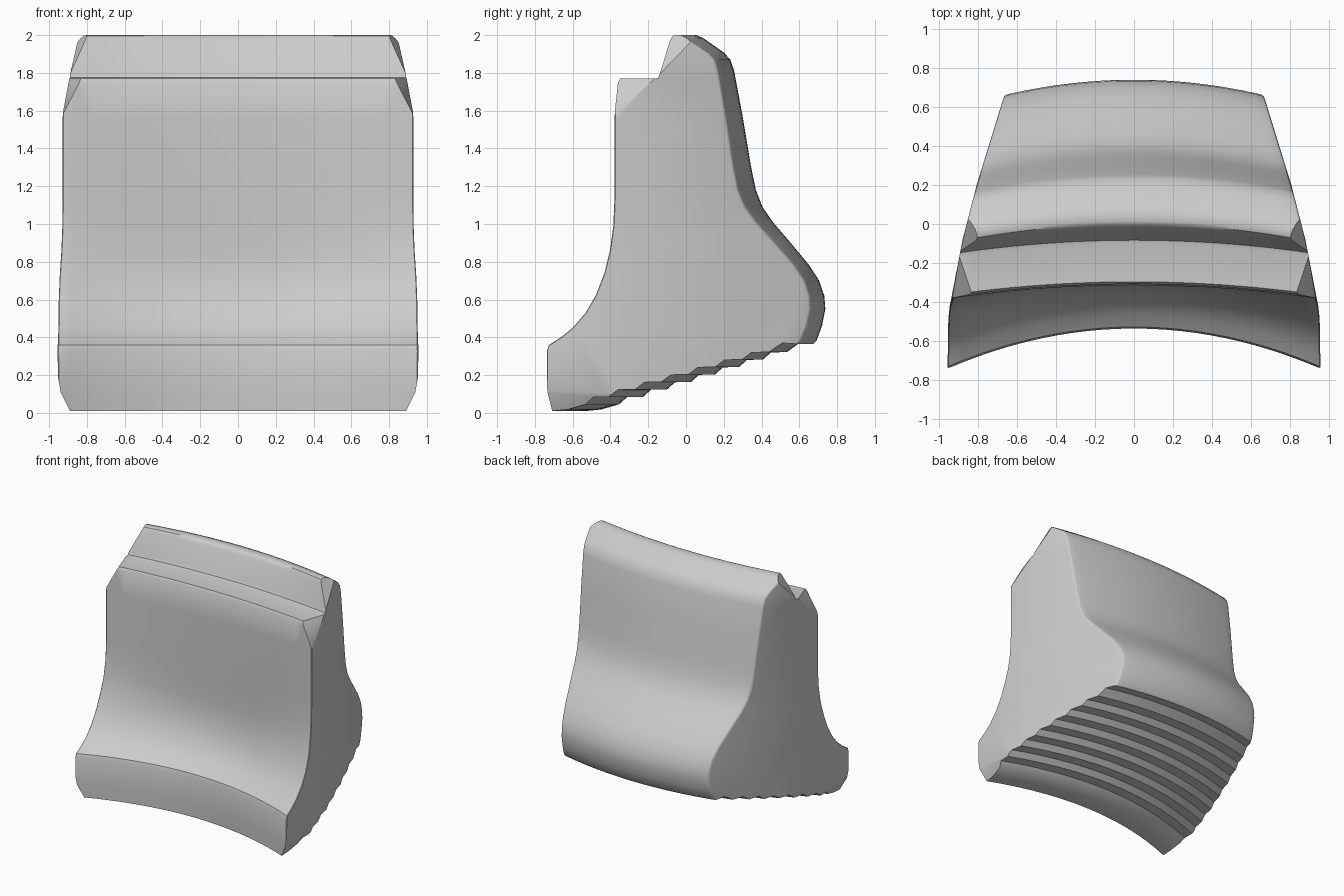
import bpy, bmesh
from mathutils import Vector

cube = bpy.data.objects.get("Cube")
if cube:
    bpy.data.objects.remove(cube)

mat = bpy.data.materials.new("plain grey")
mat.use_nodes = True
grey = (0.6, 0.6, 0.6, 1)
mat.diffuse_color = grey
mat.node_tree.nodes["Principled BSDF"].inputs["Base Color"].default_value = grey


def lerp(table, v):
    """Piecewise linear lookup in a list of (position, value)."""
    for (a, fa), (b, fb) in zip(table, table[1:]):
        if v <= b:
            t = max(0, (v - a) / (b - a))
            return fa + t * (fb - fa)
    return table[-1][1]


# Half width by depth: the sides taper towards the back
TAPER = [(-0.7, 0.955), (-0.45, 0.95), (-0.37, 0.928), (-0.1, 0.882),
         (0.2, 0.805), (0.67, 0.66)]


def ring(y, z, k):
    """Half width at the end of an arc y - k*x*x."""
    w = 0.9
    for _ in range(30):
        w = lerp(TAPER, y - k * w * w)
    return (y, z, k, w)


# Concave front, given at the side edge, from the foot up to the ledge
FRONT = [(-0.735, 0.01), (-0.74, 0.12), (-0.74, 0.33), (-0.73, 0.36),
         (-0.66, 0.405), (-0.6, 0.455), (-0.535, 0.53), (-0.48, 0.625),
         (-0.435, 0.74), (-0.405, 0.86), (-0.387, 0.99), (-0.38, 1.15),
         (-0.38, 1.55), (-0.372, 1.75), (-0.36, 1.77)]
FRONT_BEND = [(0.35, 0.225), (1.0, 0.1), (1.6, 0.075)]
profile = []
for y, z in FRONT:
    k = lerp(FRONT_BEND, z)
    profile.append(ring(y + k * lerp(TAPER, y) ** 2, z, k))

# Ledge and top ridge, given at the middle
for y, z, k in [(-0.1, 1.77, 0.08), (-0.083, 1.775, 0.08), (-0.07, 1.8, 0.085),
                (-0.02, 1.97, 0.1), (0, 1.995, 0.11), (0.015, 2, 0.115)]:
    profile.append(ring(y, z, k))

# Back, sloping out to a rounded heel
back_start = len(profile)
BACK = [(0.055, 2), (0.09, 1.985), (0.2, 1.908), (0.235, 1.87), (0.255, 1.81),
        (0.3, 1.57), (0.345, 1.3), (0.37, 1.18), (0.405, 1.09), (0.46, 1.01),
        (0.55, 0.905), (0.65, 0.785), (0.705, 0.7), (0.732, 0.62),
        (0.738, 0.55), (0.72, 0.46), (0.69, 0.38), (0.675, 0.365)]
for y, z in BACK:
    profile.append(ring(y, z, lerp([(0.6, 0.178), (1.9, 0.125)], z)))
back_end = len(profile)

# Stepped sole
profile.append(ring(0.6, 0.37, 0.18))
for i in range(8):
    y, z = 0.535 - 0.127 * i, 0.322 - 0.0395 * i
    k = 0.18 + 0.005 * i
    profile.append(ring(y, z, k))
    if i < 7:
        profile.append(ring(y - 0.085, z - 0.002, k))
profile.append(ring(-0.45, 0.018, 0.222))

# Loft the profile across the width
COLS = 24
bm = bmesh.new()
grid = []
for c in range(COLS + 1):
    s = 2 * c / COLS - 1
    grid.append([bm.verts.new((s * w, y - k * (s * w) ** 2, z))
                 for y, z, k, w in profile])
n = len(profile)
for a, b in zip(grid, grid[1:]):
    for i in range(n):
        j = (i + 1) % n
        bm.faces.new((a[i], a[j], b[j], b[i]))
bm.faces.new(grid[0][::-1])
bm.faces.new(grid[-1])
bmesh.ops.recalc_face_normals(bm, faces=bm.faces)

# Round the back and front side edges
rim = []
for col in (grid[0], grid[-1]):
    for i in list(range(len(FRONT) - 1)) + list(range(back_start, back_end - 1)):
        rim.append(bm.edges.get((col[i], col[i + 1])))
bmesh.ops.bevel(bm, geom=rim, offset=0.025, segments=3, profile=0.5,
                affect='EDGES', clamp_overlap=True)


def cut(p, normal):
    """Slice off everything past a plane and close the cut."""
    geom = bm.verts[:] + bm.edges[:] + bm.faces[:]
    bmesh.ops.bisect_plane(bm, geom=geom, dist=1e-5, plane_co=p,
                           plane_no=normal, clear_outer=True)
    bmesh.ops.holes_fill(bm, edges=[e for e in bm.edges if e.is_boundary], sides=0)


for side in (1, -1):
    # Chamfered foot corner
    for p, normal in [((0.955, 0, 0.2), (0.11, 0, -0.02)),
                      ((0.94, 0, 0.11), (0.1, 0, -0.05))]:
        cut((side * p[0], p[1], p[2]), (side * normal[0], normal[1], normal[2]))
    # Chamfered corner at the ends of the ledge
    a, b, c = (Vector((side * x, y, z)) for x, y, z in
               [(0.928, -0.375, 1.58), (0.83, -0.355, 1.77), (0.895, -0.16, 1.77)])
    normal = (b - a).cross(c - a)
    if normal.x * side < 0:
        normal = -normal
    cut(a, normal)

bmesh.ops.triangulate(bm, faces=[f for f in bm.faces if len(f.verts) > 4])
bmesh.ops.recalc_face_normals(bm, faces=bm.faces)
mesh = bpy.data.meshes.new("curved_block")
bm.to_mesh(mesh)
bm.free()
mesh.materials.append(mat)
block = bpy.data.objects.new("curved_block", mesh)
bpy.context.collection.objects.link(block)

# Smooth the curves but keep the hard edges
bpy.context.view_layer.objects.active = block
block.select_set(True)
bpy.ops.object.shade_smooth_by_angle(angle=0.6)
